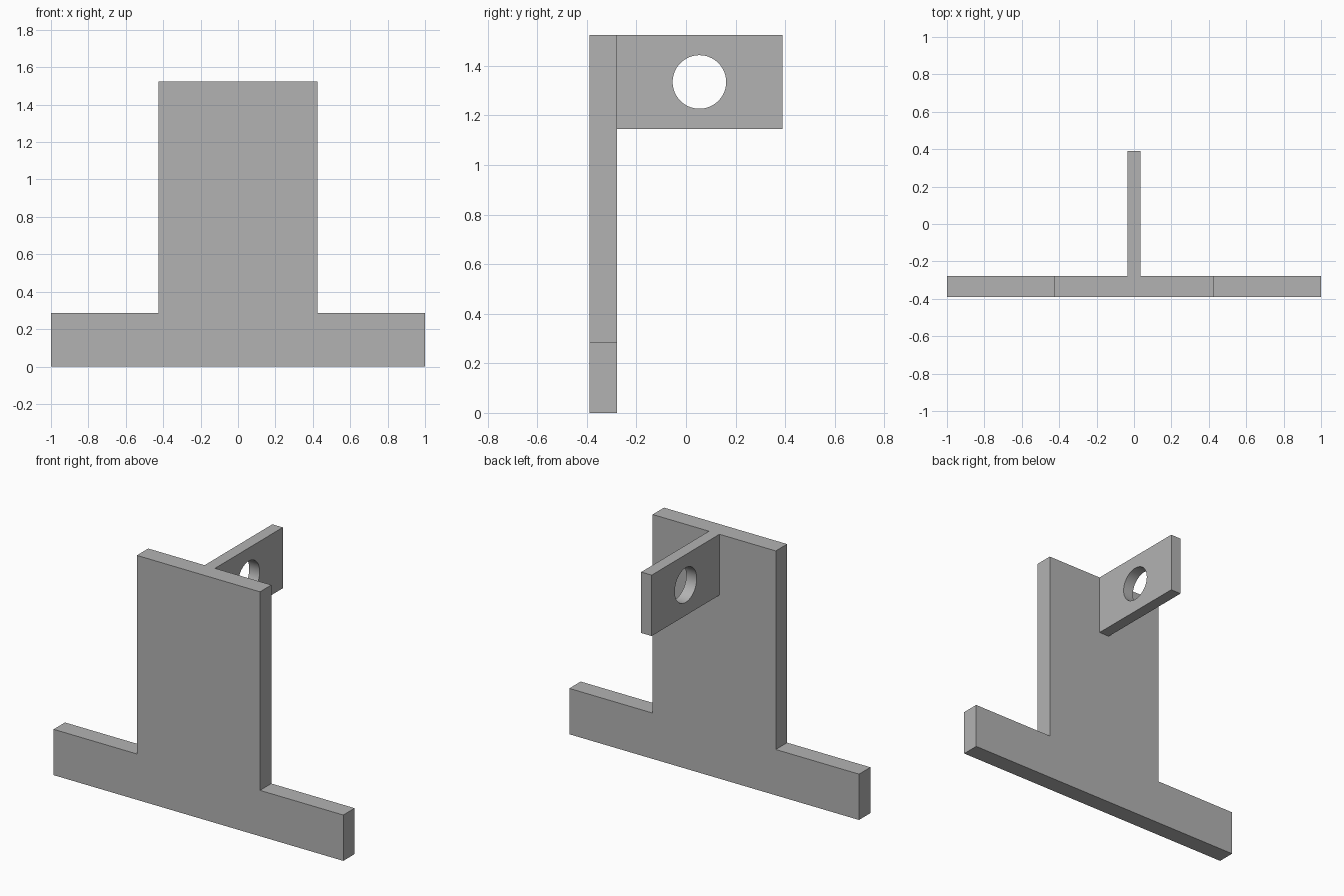
import bpy
import bmesh
from mathutils import Vector

cube = bpy.data.objects.get("Cube")
if cube:
    bpy.data.objects.remove(cube, do_unlink=True)

grey = bpy.data.materials.new("light grey")
grey.use_nodes = True
colour = (0.45, 0.45, 0.45, 1)
grey.diffuse_color = colour
grey.node_tree.nodes["Principled BSDF"].inputs["Base Color"].default_value = colour

FRONT, PLATE_BACK, BACK = -0.39, -0.278, 0.39
TOP = 1.525


def extruded(name, outline, depth):
    """Make a solid from a planar outline, pushed along a depth vector."""
    bm = bmesh.new()
    face = bm.faces.new([bm.verts.new(p) for p in outline])
    result = bmesh.ops.extrude_face_region(bm, geom=[face], use_keep_orig=True)
    moved = [v for v in result["geom"] if isinstance(v, bmesh.types.BMVert)]
    bmesh.ops.translate(bm, verts=moved, vec=Vector(depth))
    bmesh.ops.recalc_face_normals(bm, faces=bm.faces)
    mesh = bpy.data.meshes.new(name)
    bm.to_mesh(mesh)
    bm.free()
    mesh.materials.append(grey)
    obj = bpy.data.objects.new(name, mesh)
    bpy.context.collection.objects.link(obj)
    return obj


# Upright plate with a wide foot: half profile mirrored across the middle
half = [(1, 0), (1, 0.286), (0.425, 0.286), (0.425, TOP)]
profile = half + [(-x, z) for x, z in reversed(half)]
extruded("upright_plate", [(x, FRONT, z) for x, z in profile],
         (0, PLATE_BACK - FRONT, 0))

# Lug reaching back from the top of the plate
half_lug, lug_bottom = 0.036, 1.145
sides = [(PLATE_BACK, lug_bottom), (BACK, lug_bottom), (BACK, TOP), (PLATE_BACK, TOP)]
lug = extruded("rear_lug", [(-half_lug, y, z) for y, z in sides],
               (2 * half_lug, 0, 0))

# Round hole through the lug
bpy.ops.mesh.primitive_cylinder_add(vertices=64, radius=0.108, depth=0.4,
                                    location=(0, 0.054, 1.335),
                                    rotation=(0, 1.5708, 0))
cutter = bpy.context.object
cutter.name = "hole_cutter"
cutter.hide_render = True
cutter.data.materials.append(grey)
hole = lug.modifiers.new("hole", "BOOLEAN")
hole.operation = "DIFFERENCE"
hole.solver = "EXACT"
hole.object = cutter

bpy.ops.object.select_all(action="DESELECT")
lug.select_set(True)
bpy.context.view_layer.objects.active = lug
bpy.ops.object.modifier_apply(modifier=hole.name)
bpy.data.objects.remove(cutter, do_unlink=True)
bpy.ops.object.shade_smooth_by_angle()
